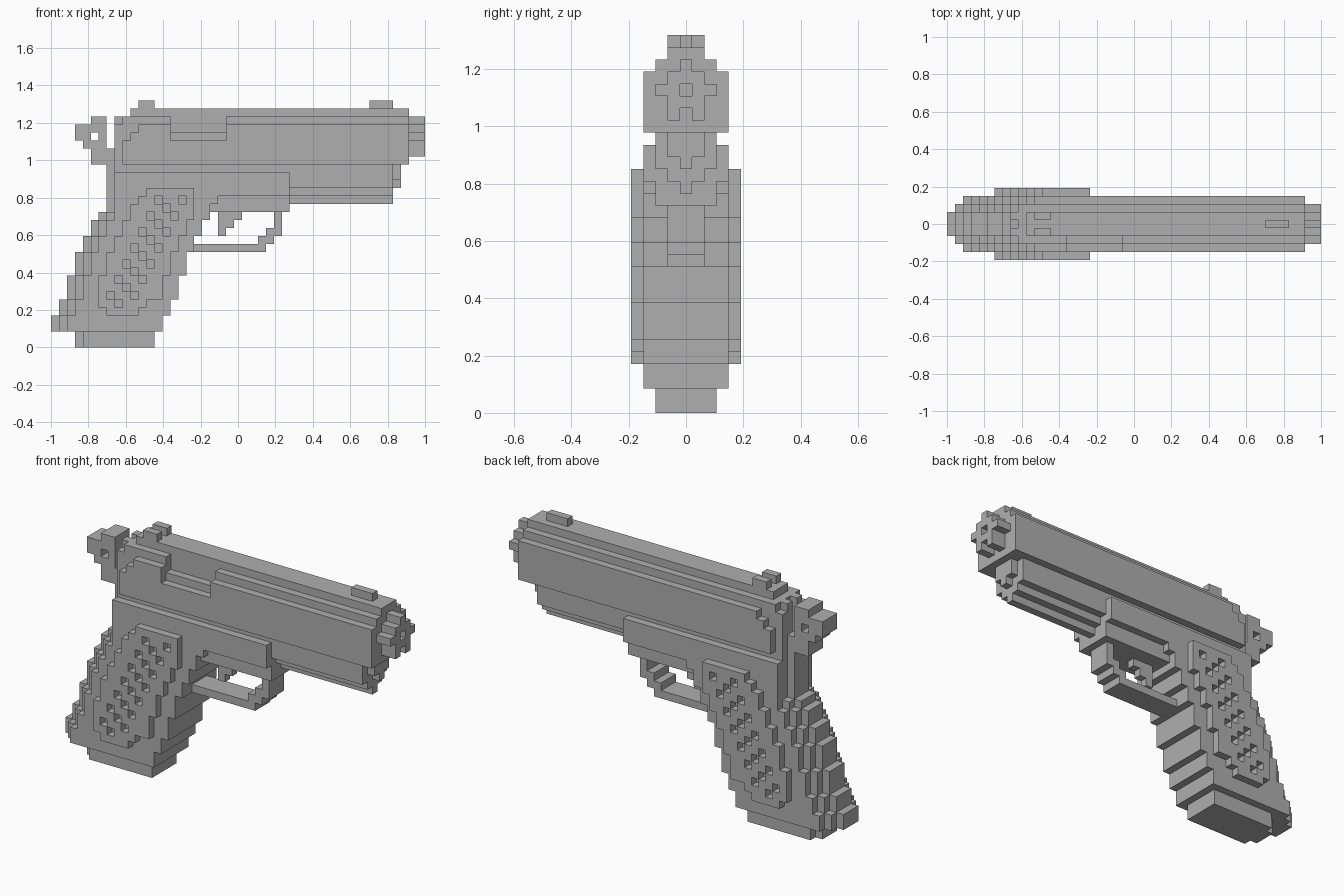
import bpy, bmesh
from mathutils import Vector

default = bpy.data.objects.get("Cube")
if default:
    bpy.data.objects.remove(default, do_unlink=True)

NX = 47                      # blocks along the length
U = 2 / NX                   # size of one block
parts = {}


def boxes(part, *specs):
    """Fill blocks x0..x1, z0..z1 out to |y| <= outer, from |y| >= inner."""
    cells = parts.setdefault(part, set())
    for x0, x1, z0, z1, outer, *inner in specs:
        low = inner[0] if inner else 0
        cells.update((x, y, z) for x in range(x0, x1) for z in range(z0, z1)
                     for y in range(-outer, outer + 1) if abs(y) >= low)


def cut(part, x0, x1, y0, y1, z0, z1):
    parts[part] -= {(x, y, z) for x in range(x0, x1)
                    for y in range(y0, y1) for z in range(z0, z1)}


# Magazine base under the grip
boxes("magazine_base", (3, 4, 0, 2, 1), (4, 13, 0, 2, 2))

# Slanted grip with a rounded back
levels = [2, 4, 6, 9, 12, 14, 16, 17]
for i, (z0, z1) in enumerate(zip(levels, levels[1:])):
    for inset in range(3):
        boxes("grip", (i + inset, i + 14, z0, z1, inset + 1))
boxes("grip", (7, 8, 17, 19, 1), (8, 20, 17, 18, 3), (8, 21, 18, 19, 3))

# Raised grip panels with a lattice of dimples
boxes("grip_panels",
      (7, 11, 4, 5, 4, 4), (6, 12, 5, 6, 4, 4), (6, 14, 6, 9, 4, 4),
      (7, 15, 9, 12, 4, 4), (8, 16, 12, 14, 4, 4), (9, 17, 14, 16, 4, 4),
      (10, 18, 16, 18, 4, 4), (11, 18, 18, 19, 4, 4), (12, 18, 19, 20, 4, 4))
for n in range(7):
    for dx, dz in ((0, 0), (3, 0), (1, 1)):
        x, z = 13 - n + dx, 18 - 2 * n - dz
        cut("grip_panels", x, x + 1, -4, 5, z, z + 1)

# Frame, dust cover and guide rod
boxes("frame", (7, 8, 19, 23, 1), (8, 30, 19, 22, 3), (8, 30, 22, 23, 2),
      (20, 30, 17, 19, 2))
boxes("dust_cover", (30, 43, 20, 23, 2), (30, 43, 19, 20, 1), (30, 43, 18, 19, 0))
boxes("guide_rod", (43, 44, 21, 23, 1), (43, 44, 20, 21, 0))

# Trigger and its guard
boxes("trigger", (21, 24, 16, 17, 0), (21, 23, 15, 16, 0), (21, 22, 14, 15, 0))
boxes("trigger_guard", (18, 27, 12, 13, 1), (26, 28, 13, 14, 1),
      (27, 29, 14, 15, 1), (28, 29, 15, 17, 1))

# Slide: stepped top, stepped rear with a hammer slot, port on the right side
boxes("slide", (9, 45, 23, 26, 3), (10, 45, 26, 27, 3), (11, 45, 27, 28, 3),
      (9, 45, 23, 29, 2), (10, 45, 29, 30, 1), (8, 9, 23, 29, 2, 1))
cut("slide", 8, 9, -2, 3, 28, 29)
boxes("slide", (8, 9, 28, 29, 1, 1))
cut("slide", 15, 22, -3, -2, 26, 28)
cut("slide", 15, 22, -3, -1, 27, 29)

# Sights
boxes("rear_sight", (11, 13, 30, 31, 1, 1))
boxes("front_sight", (40, 43, 30, 31, 0))

# Muzzle with a bore
boxes("muzzle", (45, 47, 28, 29, 0), (45, 47, 25, 28, 1),
      (45, 47, 26, 27, 2), (45, 47, 24, 25, 1, 1))
cut("muzzle", 45, 47, 0, 1, 26, 27)

# Hammer with a pierced spur
boxes("hammer", (5, 7, 28, 29, 1), (3, 7, 26, 28, 1), (4, 7, 25, 26, 1),
      (5, 7, 23, 25, 1), (7, 8, 23, 25, 1))
cut("hammer", 5, 6, -1, 2, 26, 27)

# One plain grey for everything
grey = bpy.data.materials.new("gunmetal_grey")
grey.use_nodes = True
colour = (0.43, 0.43, 0.43, 1)
grey.diffuse_color = colour
grey.node_tree.nodes["Principled BSDF"].inputs["Base Color"].default_value = colour

solid = set().union(*parts.values())
AXES = [Vector(a) for a in ((1, 0, 0), (0, 1, 0), (0, 0, 1))]


def build(name, cells):
    """Skin the exposed sides of the blocks and merge flat areas."""
    bm = bmesh.new()
    for cell in sorted(cells):
        centre = Vector((cell[0] + 0.5 - NX / 2, cell[1], cell[2] + 0.5))
        for k in range(3):
            a, b = AXES[(k + 1) % 3] / 2, AXES[(k + 2) % 3] / 2
            for s in (1, -1):
                side = AXES[k] * s
                if tuple(c + int(d) for c, d in zip(cell, side)) in solid:
                    continue
                mid = centre + side / 2
                ring = [mid + a + b, mid - a + b, mid - a - b, mid + a - b][::s]
                bm.faces.new([bm.verts.new(p * U) for p in ring])
    bmesh.ops.remove_doubles(bm, verts=bm.verts, dist=U / 100)
    bmesh.ops.dissolve_limit(bm, angle_limit=0.01, verts=bm.verts, edges=bm.edges)
    mesh = bpy.data.meshes.new(name)
    bm.to_mesh(mesh)
    bm.free()
    mesh.materials.append(grey)
    bpy.context.collection.objects.link(bpy.data.objects.new(name, mesh))


for name, cells in parts.items():
    build(name, cells)
